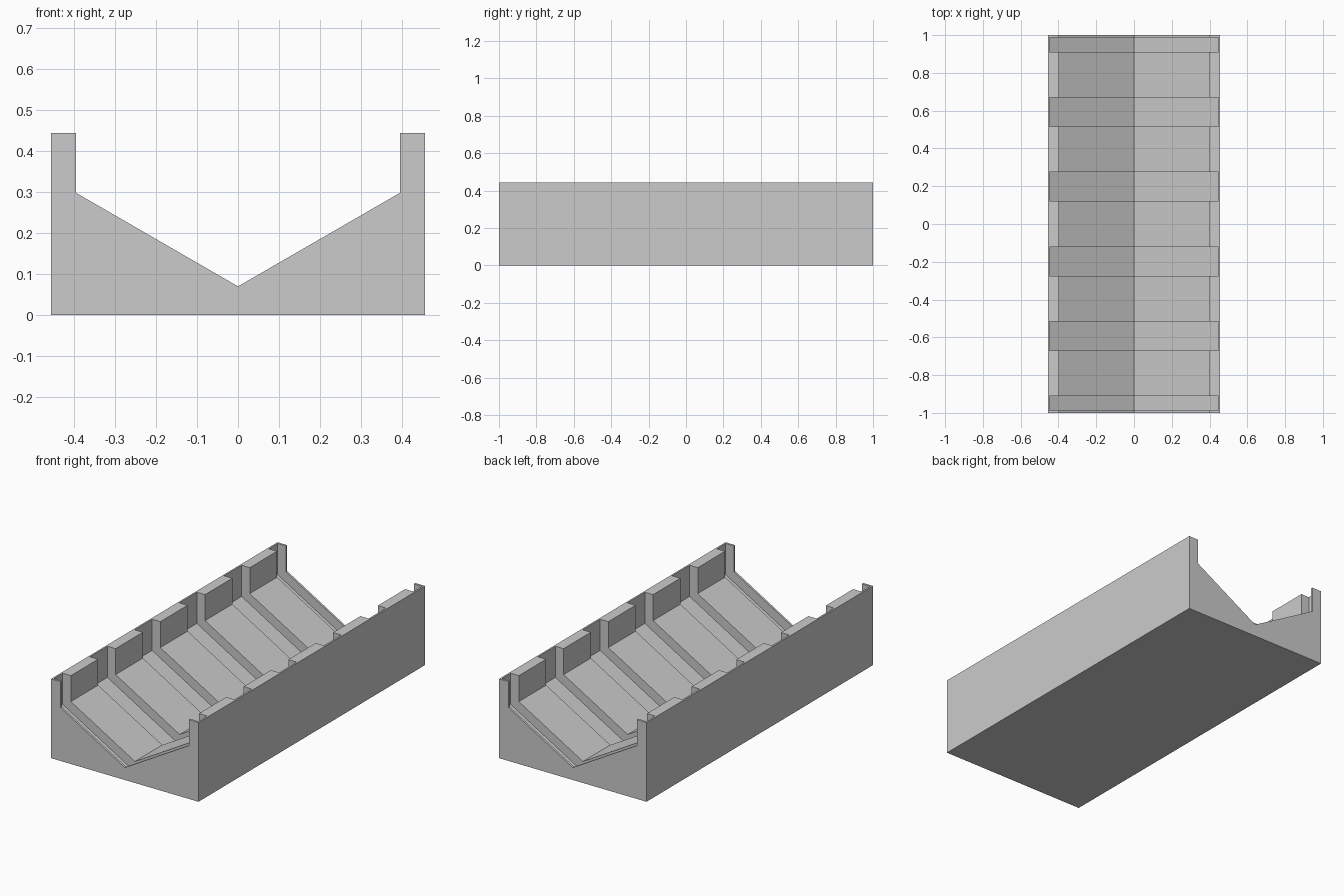
import bpy
import bmesh
from math import radians, tan, cos

default = bpy.data.objects.get("Cube")
if default:
    bpy.data.objects.remove(default, do_unlink=True)

# Overall sizes
HALF_W, HEIGHT, HALF_L = 0.456, 0.443, 1.0
WALL, RIM = 0.06, 0.012
SLOPE = tan(radians(30))
FLOOR = WALL / cos(radians(30))
THIN = 0.0095

grey = bpy.data.materials.new("plain grey")
grey.use_nodes = True
colour = (0.6, 0.6, 0.6, 1)
grey.diffuse_color = colour
grey.node_tree.nodes["Principled BSDF"].inputs["Base Color"].default_value = colour


def add_prism(bm, profile, y0, y1):
    """Extrude an x-z profile from y0 to y1."""
    face = bm.faces.new([bm.verts.new((x, y0, z)) for x, z in profile])
    out = bmesh.ops.extrude_face_region(bm, geom=[face])
    moved = [v for v in out["geom"] if isinstance(v, bmesh.types.BMVert)]
    bmesh.ops.translate(bm, verts=moved, vec=(0, y1 - y0, 0))


def make_object(name, bm):
    bmesh.ops.recalc_face_normals(bm, faces=bm.faces)
    mesh = bpy.data.meshes.new(name)
    bm.to_mesh(mesh)
    bm.free()
    mesh.materials.append(grey)
    obj = bpy.data.objects.new(name, mesh)
    bpy.context.collection.objects.link(obj)
    return obj


def vee(half, bottom, top):
    """Open V shape with upright sides, from left top to right top."""
    shoulder = bottom + half * SLOPE
    return [(-half, top), (-half, shoulder), (0, bottom),
            (half, shoulder), (half, top)]


# Trough body: V channel between two upright walls
bm = bmesh.new()
outline = [(HALF_W, HEIGHT), (HALF_W, 0), (-HALF_W, 0), (-HALF_W, HEIGHT)]
add_prism(bm, vee(HALF_W - WALL, FLOOR, HEIGHT) + outline, -HALF_L, HALF_L)
trough = make_object("trough", bm)

# Cross slots: six evenly spaced grooves, the end ones stopped by thin rims
bm = bmesh.new()
spacing, half_slot = 0.395, 0.077
groove = vee(HALF_W - THIN, THIN / cos(radians(30)), HEIGHT + 0.1)
limit = HALF_L - RIM
for i in range(6):
    y = (i - 2.5) * spacing
    add_prism(bm, groove, max(y - half_slot, -limit), min(y + half_slot, limit))
cutter = make_object("slot_cutter", bm)
cutter.hide_render = True

cut = trough.modifiers.new("slots", "BOOLEAN")
cut.operation = "DIFFERENCE"
cut.solver = "EXACT"
cut.object = cutter
bpy.context.view_layer.objects.active = trough
bpy.ops.object.modifier_apply(modifier=cut.name)
bpy.data.objects.remove(cutter, do_unlink=True)
